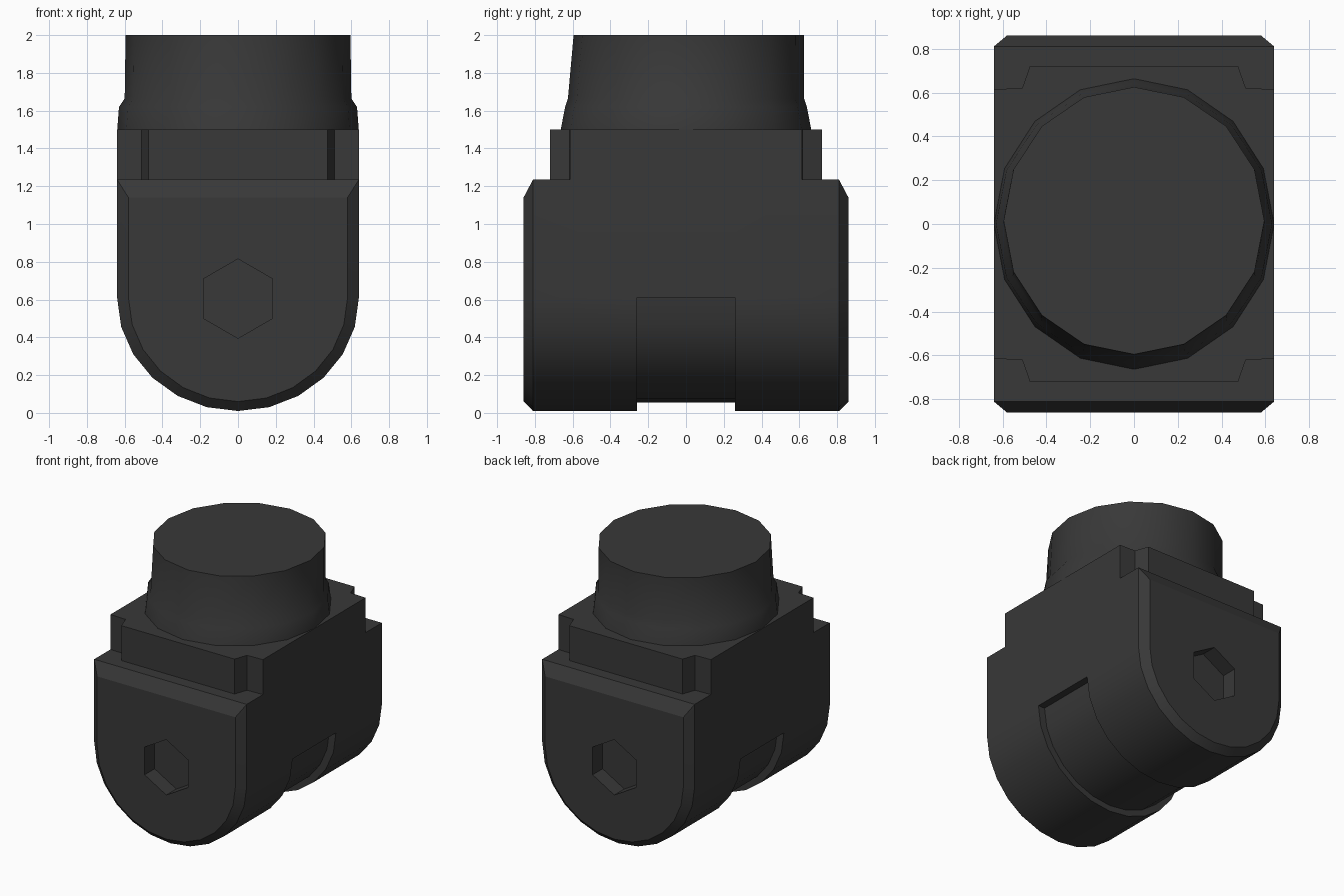
import bpy, bmesh, math

if "Cube" in bpy.data.objects:
    bpy.data.objects.remove(bpy.data.objects["Cube"])

dark = bpy.data.materials.new("dark_grey")
dark.diffuse_color = (0.04, 0.04, 0.04, 1)
dark.use_nodes = True
dark.node_tree.nodes["Principled BSDF"].inputs["Base Color"].default_value = dark.diffuse_color


def loft(name, rings):
    """Skin a list of equal-length point rings and cap both ends."""
    bm = bmesh.new()
    vs = [[bm.verts.new(p) for p in ring] for ring in rings]
    n = len(vs[0])
    for a, b in zip(vs, vs[1:]):
        for i in range(n):
            j = (i + 1) % n
            bm.faces.new((a[i], a[j], b[j], b[i]))
    bm.faces.new(vs[0])
    bm.faces.new(vs[-1])
    bmesh.ops.remove_doubles(bm, verts=bm.verts, dist=1e-4)
    bmesh.ops.recalc_face_normals(bm, faces=bm.faces)
    me = bpy.data.meshes.new(name)
    bm.to_mesh(me)
    bm.free()
    ob = bpy.data.objects.new(name, me)
    bpy.context.collection.objects.link(ob)
    me.materials.append(dark)
    return ob


def smooth(ob, degrees=32):
    bpy.ops.object.select_all(action='DESELECT')
    ob.select_set(True)
    bpy.context.view_layer.objects.active = ob
    bpy.ops.object.shade_smooth_by_angle(angle=math.radians(degrees))


def u_section(y, half, top, bottom, arc_half):
    """U outline: straight sides above z = 0.61, half round below."""
    zc, steps = 0.61, 12
    pts = [(-half, y, zc), (-half, y, top), (half, y, top), (half, y, zc)]
    for i in range(steps + 1):
        a = math.pi * i / steps
        pts.append((arc_half * math.cos(a), y, zc - (zc - bottom) * math.sin(a)))
    return pts


# U-shaped body with chamfered ends and a recessed band underneath
full, groove, end = (0.64, 1.235, 0.01, 0.64), (0.64, 1.235, 0.055, 0.585), (0.58, 1.14, 0.06, 0.58)
body = loft("body", [u_section(y, *s) for y, s in (
    (-0.86, end), (-0.81, full), (-0.26, full), (-0.26, groove),
    (0.26, groove), (0.26, full), (0.81, full), (0.86, end))])

# Hexagonal sockets in both ends
for side, label in ((-1, "front"), (1, "back")):
    ring = lambda y: [(0.21 * math.sin(k * math.pi / 3), y,
                       0.605 + 0.21 * math.cos(k * math.pi / 3)) for k in range(6)]
    cutter = loft(label + "_socket_cutter", [ring(side * 0.74), ring(side * 1.0)])
    cutter.hide_render = True
    cutter.hide_set(True)
    mod = body.modifiers.new(label + "_socket", 'BOOLEAN')
    mod.operation, mod.object, mod.solver = 'DIFFERENCE', cutter, 'EXACT'
smooth(body, 25)

# Shoulder block with a raised tab at front and back
quarter = [(0.64, 0.615), (0.51, 0.62), (0.475, 0.72)]
half = quarter + [(-x, y) for x, y in reversed(quarter)]
outline = half + [(-x, -y) for x, y in half]
loft("shoulder", [[(x, y, z) for x, y in outline] for z in (1.2, 1.5)])

# Flared collar and round cap
cap = loft("collar_and_cap", [
    [(rx * math.cos(k * math.tau / 16), cy + ry * math.sin(k * math.tau / 16), z) for k in range(16)]
    for z, rx, ry, cy in ((1.49, 0.64, 0.665, 0), (1.62, 0.63, 0.64, 0),
                          (1.665, 0.6, 0.625, 0), (2.0, 0.595, 0.61, 0.015))])
smooth(cap)
